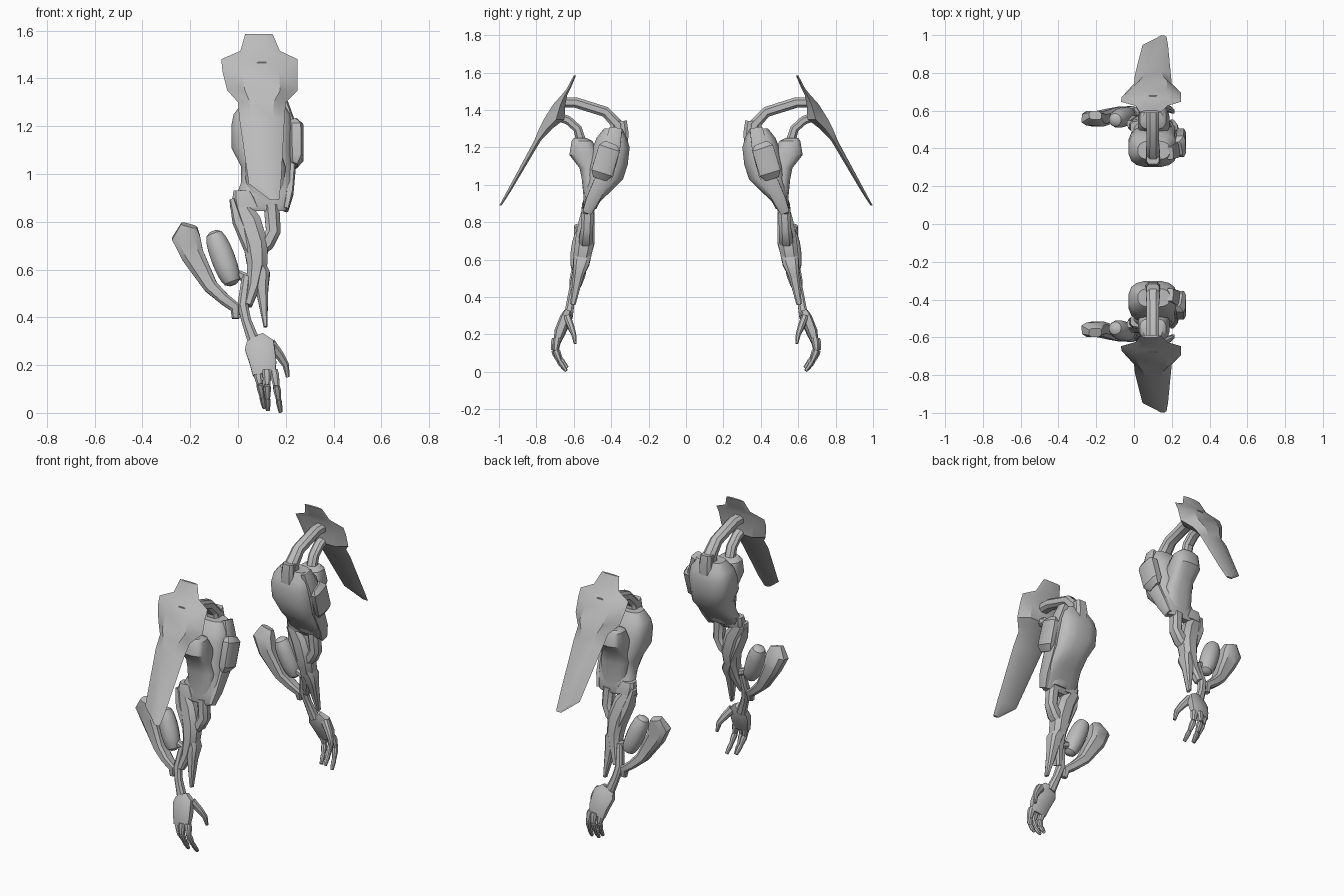
import bpy, bmesh, math
from mathutils import Vector

grey = bpy.data.materials.new("metal_grey")
grey.diffuse_color = (0.5, 0.5, 0.5, 1)


def loft(name, rings, angle=35):
    """Skin a list of equal-length point rings, cap the ends, mirror to the other arm."""
    bm = bmesh.new()
    loops = [[bm.verts.new(p) for p in r] for r in rings]
    n = len(loops[0])
    for a, b in zip(loops, loops[1:]):
        for i in range(n):
            j = (i + 1) % n
            bm.faces.new((a[i], a[j], b[j], b[i]))
    bm.faces.new(loops[0][::-1])
    bm.faces.new(loops[-1])
    bmesh.ops.recalc_face_normals(bm, faces=bm.faces)
    me = bpy.data.meshes.new(name)
    bm.to_mesh(me)
    bm.free()
    me.materials.append(grey)
    ob = bpy.data.objects.new(name, me)
    bpy.context.collection.objects.link(ob)
    m = ob.modifiers.new("other_arm", 'MIRROR')
    m.use_axis = (False, True, False)
    m.use_mirror_merge = False
    bpy.context.view_layer.objects.active = ob
    ob.select_set(True)
    bpy.ops.object.shade_smooth_by_angle(angle=math.radians(angle))
    ob.select_set(False)
    return ob


def spow(v, e):
    return math.copysign(abs(v) ** e, v)


def body(name, rows, n=16, e=0.7):
    """Rows of z, x0, x1, y0, y1 as level rounded sections."""
    rings = []
    for z, x0, x1, y0, y1 in rows:
        ring = []
        for i in range(n):
            t = 2 * math.pi * (i + 0.5) / n
            ring.append(((x0 + x1) / 2 + (x1 - x0) / 2 * spow(math.cos(t), e),
                         (y0 + y1) / 2 + (y1 - y0) / 2 * spow(math.sin(t), e), z))
        rings.append(ring)
    return loft(name, rings)


def tube(name, path, n=8, e=0.8, side=(0, 1, 0)):
    """Path of x, y, z, half width, half depth; depth runs along side."""
    pts = [Vector(p[:3]) for p in path]
    rings = []
    for i, p in enumerate(path):
        d = (pts[min(i + 1, len(pts) - 1)] - pts[max(i - 1, 0)]).normalized()
        u = d.cross(Vector(side)).normalized()
        v = u.cross(d).normalized()
        ring = []
        for k in range(n):
            t = 2 * math.pi * (k + 0.5) / n
            ring.append(pts[i] + u * p[3] * spow(math.cos(t), e) + v * p[4] * spow(math.sin(t), e))
        rings.append(ring)
    return loft(name, rings)


# Shoulder shield: z, left x, right x, outer y, thickness
shield = [(1.585, .03, .145, .60, .012), (1.515, .01, .175, .637, .02),
          (1.48, -.07, .25, .665, .03), (1.43, -.065, .25, .71, .065),
          (1.35, -.045, .25, .76, .11), (1.30, 0, .20, .785, .07),
          (1.235, .005, .195, .812, .035), (.96, .045, .18, .96, .02),
          (.89, .135, .172, .998, .012)]
rings = []
for z, a, b, y, t in shield:
    w = b - a
    rings.append([(a, y - .6 * t, z), (a + .25 * w, y, z), (b - .25 * w, y, z),
                  (b, y - .6 * t, z), (b - .2 * w, y - t, z), (a + .2 * w, y - t, z)])
loft("shoulder_shield", rings, 30)

# Struts joining the shield to the upper arm
tube("upper_strut", [(.1, .68, 1.44, .03, .035), (.1, .59, 1.44, .03, .035),
                     (.1, .43, 1.39, .03, .035), (.1, .365, 1.32, .035, .04),
                     (.1, .37, 1.2, .04, .04)], side=(1, 0, 0))
tube("lower_strut", [(.1, .70, 1.37, .025, .03), (.1, .63, 1.345, .025, .03),
                     (.1, .58, 1.30, .025, .03), (.1, .55, 1.2, .03, .03)], side=(1, 0, 0))

# Upper arm shell, its bicep and the straps around it
body("upper_arm", [(1.30, .02, .19, .34, .44), (1.25, -.02, .22, .315, .48),
                   (1.20, -.03, .23, .30, .50), (1.11, -.03, .23, .31, .52),
                   (1.03, .012, .23, .335, .53), (.965, .012, .23, .40, .54),
                   (.92, -.005, .23, .45, .545), (.86, 0, .215, .495, .555),
                   (.845, .04, .20, .505, .55)])
body("bicep", [(1.25, .05, .15, .53, .60), (1.235, .03, .17, .50, .612),
               (1.16, .02, .19, .46, .625), (1.09, .03, .18, .45, .57),
               (1.03, .03, .20, .44, .558), (.93, .03, .20, .45, .548),
               (.87, .06, .18, .48, .55)])
tube("shoulder_strap", [(.1, .36, 1.34, .045, .035), (.1, .355, 1.28, .05, .04),
                        (.1, .36, 1.2, .05, .04)], e=.5, side=(1, 0, 0))
tube("side_strap", [(.19, .375, 1.30, .02, .035), (.225, .395, 1.20, .02, .045),
                    (.225, .43, 1.06, .02, .045), (.215, .50, .92, .018, .035),
                    (.20, .53, .85, .012, .025)], e=.5)
tube("side_block", [(.235, .40, 1.215, .02, .04), (.245, .41, 1.195, .03, .06),
                    (.245, .45, 1.065, .03, .06), (.235, .46, 1.035, .015, .04)], e=.5)
body("elbow_cap", [(.93, -.02, .06, .48, .545), (.90, -.025, .08, .48, .555),
                   (.86, -.02, .10, .49, .56)], 10)

# Forearm: elbow rod, muscle, outer blade and wrist rod
tube("elbow_rod", [(.14, .525, .87, .035, .035), (.148, .53, .76, .033, .035),
                   (.12, .535, .71, .035, .04), (.06, .54, .66, .03, .035)])
tube("forearm", [(0, .52, .88, .04, .03), (.045, .53, .80, .055, .045),
                 (.075, .54, .70, .055, .055), (.08, .555, .62, .045, .05),
                 (.065, .575, .53, .03, .035), (.04, .60, .45, .02, .025)])
tube("forearm_blade", [(-.025, .53, .895, .012, .02), (.0, .535, .80, .025, .04),
                       (.06, .54, .67, .03, .045), (.10, .56, .58, .036, .045),
                       (.10, .575, .52, .028, .03), (.115, .605, .36, .008, .015)], e=.6)
tube("wrist_rod", [(.035, .575, .57, .02, .02), (.02, .60, .45, .024, .025),
                   (.035, .615, .385, .022, .022), (.07, .63, .29, .028, .025)])

# Rounded pod and angled fin beside the forearm
pod = []
for k in range(9):
    a = math.pi * (k + .25) / 8.5
    s = (1 - math.cos(a)) / 2
    r = .052 * math.sin(a) ** .5
    pod.append((-.105 + .085 * s, .55 + .03 * s, .76 - .225 * s, r, r))
tube("forearm_pod", pod, n=12, e=1)
tube("pod_mount", [(-.05, .57, .60, .02, .02), (.07, .57, .55, .02, .02)])
tube("forearm_fin", [(-.205, .575, .785, .035, .025), (-.218, .56, .735, .062, .04),
                     (-.19, .555, .66, .05, .042), (-.115, .575, .53, .032, .04),
                     (-.06, .59, .478, .026, .035), (-.01, .60, .44, .024, .025),
                     (-.01, .605, .395, .016, .015)], e=.6)
tube("fin_mount", [(-.015, .60, .445, .015, .015), (.03, .60, .45, .015, .015)])

# Hand: palm, thumb and jointed fingers
tube("palm", [(.072, .632, .312, .04, .022), (.09, .645, .28, .066, .03),
              (.105, .675, .21, .058, .03), (.11, .69, .16, .05, .02)], e=.6)
tube("thumb", [(.135, .635, .29, .025, .02), (.175, .615, .24, .02, .018),
               (.20, .60, .20, .015, .014), (.208, .592, .15, .008, .008)])
fingers = [("index", .15, .178, .69, .005), ("middle", .12, .125, .70, .012),
           ("outer", .08, .11, .685, .022)]
for name, x0, x1, y, tip in fingers:
    joints = []
    for t, dy in ((0, 0), (.38, .008), (.7, -.015), (1, -.05)):
        joints.append((x0 + (x1 - x0) * t, y + dy, .18 + (tip - .18) * t))
    for k in range(3):
        r = .02 - .0035 * k
        tube(f"{name}_finger_{k + 1}", [(*joints[k], r * .85, r * .85),
             (*[p * .7 + q * .3 for p, q in zip(joints[k], joints[k + 1])], r, r),
             (*joints[k + 1], r * .7, r * .7)])
